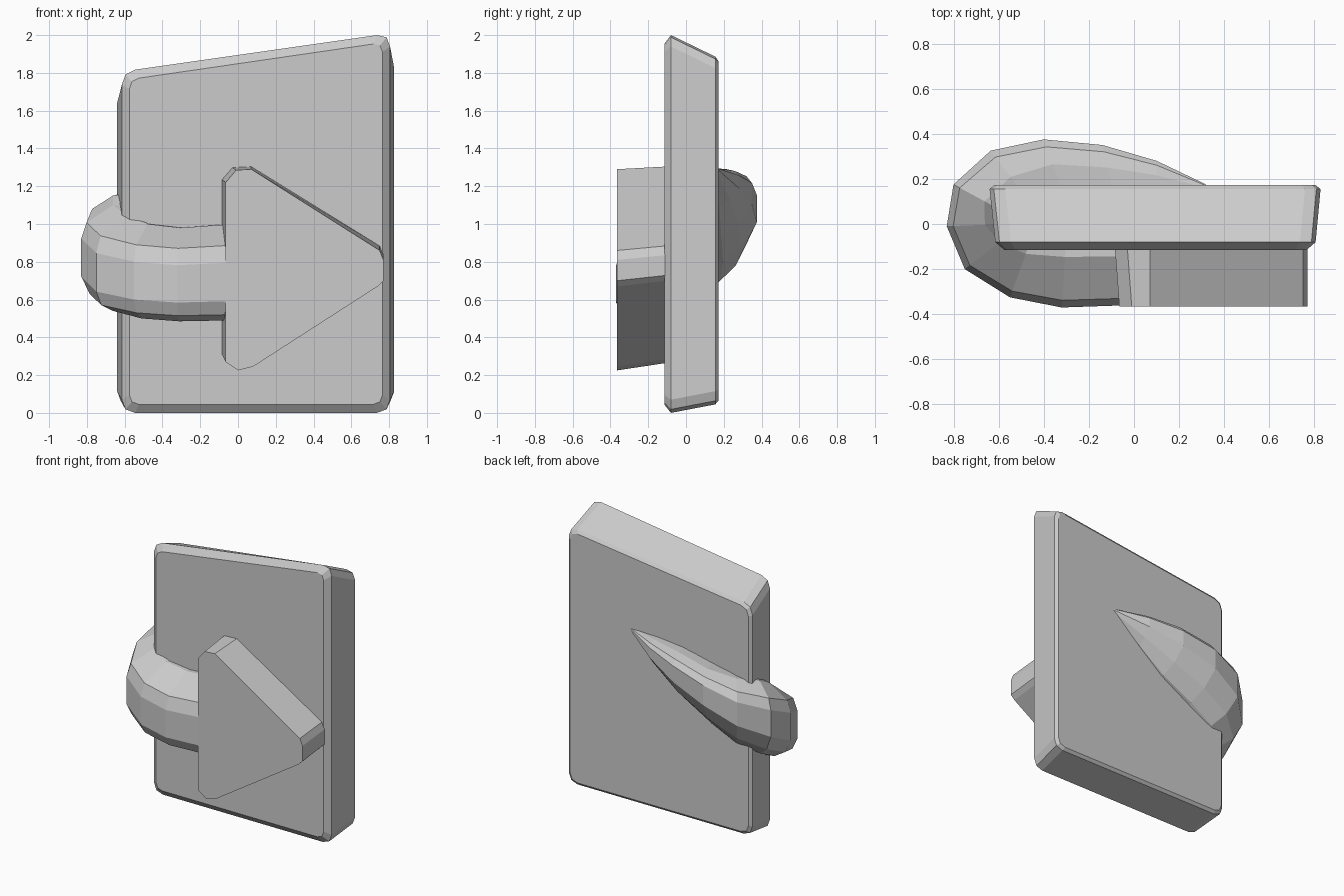
import bpy
import bmesh
from mathutils import Vector

cube = bpy.data.objects.get("Cube")
if cube:
    bpy.data.objects.remove(cube, do_unlink=True)

# One plain grey for everything
grey = bpy.data.materials.new("plain_grey")
grey.use_nodes = True
colour = (0.6, 0.6, 0.6, 1.0)
grey.diffuse_color = colour
grey.node_tree.nodes["Principled BSDF"].inputs["Base Color"].default_value = colour


def loft(name, rings):
    """Skin matching closed rings and cap both ends."""
    bm = bmesh.new()
    loops = [[bm.verts.new(p) for p in ring] for ring in rings]
    n = len(loops[0])
    for a, b in zip(loops, loops[1:]):
        for i in range(n):
            j = (i + 1) % n
            bm.faces.new((a[i], a[j], b[j], b[i]))
    bm.faces.new(loops[0])
    bm.faces.new(loops[-1])
    bmesh.ops.recalc_face_normals(bm, faces=bm.faces)
    mesh = bpy.data.meshes.new(name)
    bm.to_mesh(mesh)
    bm.free()
    mesh.materials.append(grey)
    obj = bpy.data.objects.new(name, mesh)
    bpy.context.collection.objects.link(obj)
    return obj


def rounded_outline(y, left, right, bottom, top_left, top_right, radius):
    """Four-sided outline with each corner cut by two small facets."""
    corners = [Vector(c) for c in ((left, y, bottom), (right, y, bottom),
                                   (right, y, top_right), (left, y, top_left))]
    points = []
    for i, c in enumerate(corners):
        to_prev = (corners[i - 1] - c).normalized() * radius
        to_next = (corners[(i + 1) % 4] - c).normalized() * radius
        points += [c + to_prev, c + (to_prev + to_next) * 0.27, c + to_next]
    return points


# Slanted panel, larger at the front top and splayed toward the back
loft("panel", [
    rounded_outline(-0.115, -0.575, 0.765, 0.045, 1.765, 1.96, 0.05),
    rounded_outline(-0.08, -0.615, 0.805, 0.0, 1.807, 2.01, 0.07),
    rounded_outline(0.155, -0.64, 0.827, 0.045, 1.71, 1.895, 0.07),
    rounded_outline(0.172, -0.62, 0.805, 0.065, 1.69, 1.87, 0.06),
])

# Arrow head with blunted corners
head = [(-0.065, 1.22), (-0.01, 1.285), (0.07, 1.29), (0.75, 0.86), (0.77, 0.81),
        (0.77, 0.7), (0.74, 0.67), (0.08, 0.245), (0.0, 0.225), (-0.065, 0.27)]
loft("arrow_head", [
    [(x, -0.365, z) for x, z in head],
    [(x - 0.02 if x < 0 else x, -0.1, 0.265 + (z - 0.225) * 0.976) for x, z in head],
])

# Arrow tail, wrapping round the panel edge and tapering on the back.
# Section points are (depth from outer edge, share of height).
front_section = [(0, 0.2), (0, 0.6), (0.1, 0.78), (0.7, 1), (1, 1),
                 (1, 0), (0.4, 0), (0.12, 0.06)]
back_section = [(0, 0.5), (0, 0.84), (0.12, 0.95), (0.4, 1), (1, 1),
                (1, 0), (0.65, 0), (0.3, 0.2)]
# outer x, outer y, inner x, inner y, top z, bottom z
stations = [
    (-0.03, -0.36, -0.03, -0.05, 1.0, 0.49),
    (-0.32, -0.37, -0.3, -0.05, 0.98, 0.485),
    (-0.55, -0.325, -0.45, -0.05, 1.0, 0.5),
    (-0.75, -0.2, -0.53, -0.03, 1.05, 0.54),
    (-0.83, -0.01, -0.56, 0.0, 1.1, 0.58),
    (-0.8, 0.175, -0.55, 0.04, 1.15, 0.63),
    (-0.635, 0.325, -0.45, 0.08, 1.18, 0.7),
    (-0.4, 0.375, -0.3, 0.1, 1.22, 0.8),
    (-0.14, 0.35, -0.08, 0.1, 1.27, 0.93),
    (0.1, 0.28, 0.1, 0.12, 1.29, 1.09),
    (0.32, 0.175, 0.3, 0.14, 1.295, 1.27),
]
rings = []
for k, (ox, oy, ix, iy, top, bottom) in enumerate(stations):
    turn = min(max((k - 3) / 4, 0), 1)
    ring = []
    for (d0, h0), (d1, h1) in zip(front_section, back_section):
        d = d0 + (d1 - d0) * turn
        h = h0 + (h1 - h0) * turn
        ring.append((ox + (ix - ox) * d, oy + (iy - oy) * d, bottom + (top - bottom) * h))
    rings.append(ring)
loft("arrow_tail", rings)
